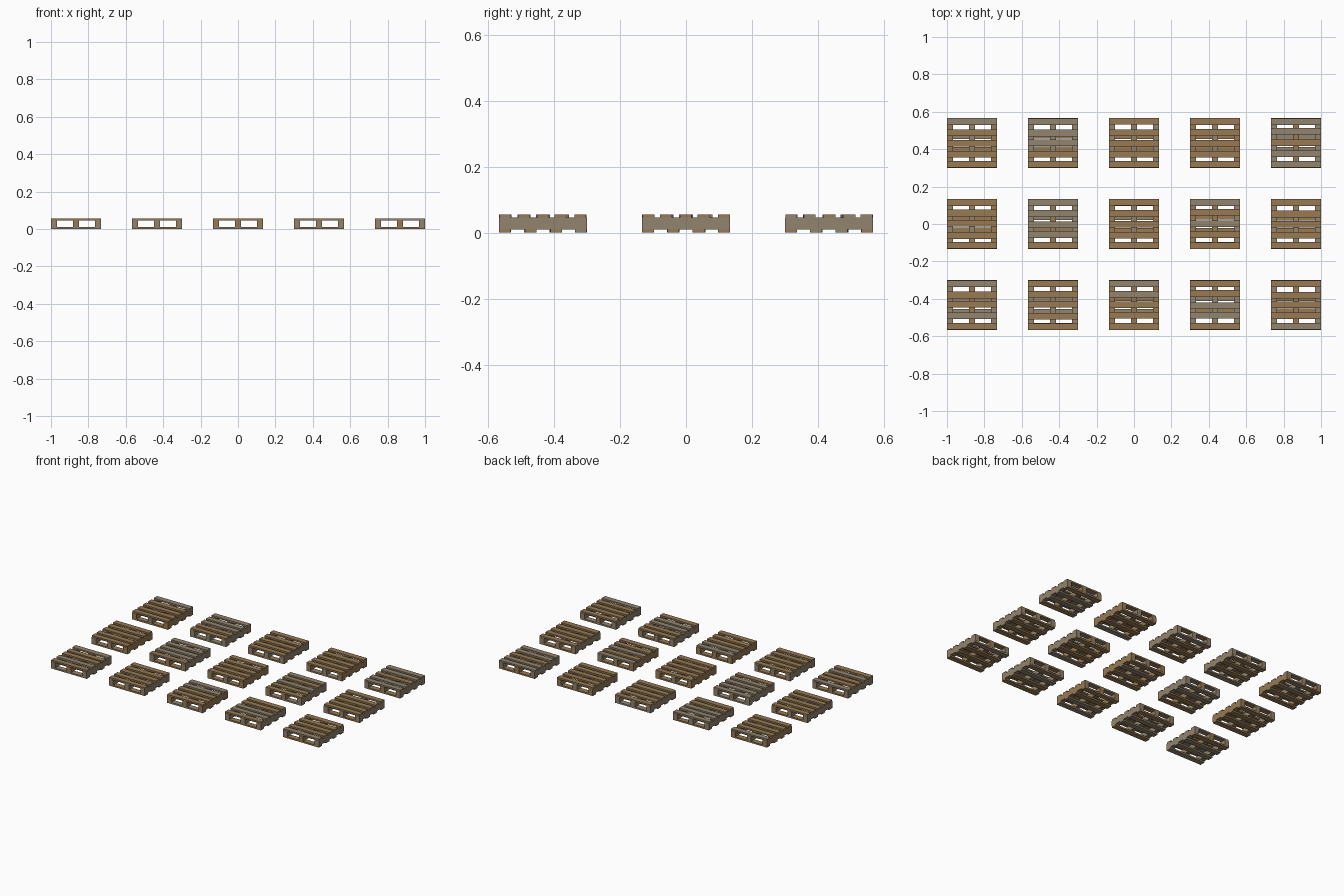
import bpy, bmesh, random
from mathutils import Matrix

if "Cube" in bpy.data.objects:
    bpy.data.objects.remove(bpy.data.objects["Cube"])

random.seed(4)

def material(name, rgb):
    m = bpy.data.materials.new(name)
    m.diffuse_color = (*rgb, 1)
    m.use_nodes = True
    m.node_tree.nodes["Principled BSDF"].inputs["Base Color"].default_value = m.diffuse_color
    return m

MATS = [material("brown_wood", (0.31, 0.195, 0.088)),
        material("weathered_grey_wood", (0.29, 0.23, 0.155))]

SIZE = 0.267      # pallet side
STEP = 0.4333     # distance between pallets
BOARD = 0.0355    # board width
THICK = 0.0105    # board thickness
TOP = 0.056       # pallet height


def add_box(bm, centre, size, mat):
    mtx = Matrix.Translation(centre) @ Matrix.Diagonal((*size, 1))
    verts = bmesh.ops.create_cube(bm, size=1, matrix=mtx)["verts"]
    for f in {f for v in verts for f in v.link_faces}:
        f.material_index = mat


def finish(bm, name, loc):
    me = bpy.data.meshes.new(name)
    bm.to_mesh(me)
    bm.free()
    for m in MATS:
        me.materials.append(m)
    ob = bpy.data.objects.new(name, me)
    ob.location = loc
    bpy.context.collection.objects.link(ob)


def board_row(name, loc, z, count, colours, jitter):
    """Evenly spaced cross boards, back to front, slightly uneven."""
    bm = bmesh.new()
    half = (SIZE - BOARD) / 2
    for i in range(count):
        y = half - 2 * half * i / (count - 1)
        d = random.uniform(-jitter, jitter)
        if i == 0:
            d = -abs(d) * 0.5
        elif i == count - 1:
            d = abs(d) * 0.5
        add_box(bm, (0, y + d, z), (SIZE, BOARD, THICK), 1 if colours[i] == "G" else 0)
    finish(bm, name, loc)


# Top board colours, back row first, boards from back to front
ROWS = [["GBBBB", "GGGBB", "BBBBB", "BBBBB", "GGBGG"],
        ["BBBBB", "GGGGB", "BBBBB", "GBGBB", "BBBBB"],
        ["GBBGB", "BBBBB", "GGBBB", "BBGGB", "BBBBG"]]

for r, row in enumerate(ROWS):
    for c, colours in enumerate(row):
        loc = ((c - 2) * STEP, (1 - r) * STEP, 0)
        tag = f"pallet_{r + 1}_{c + 1}_"
        board_row(tag + "top_boards", loc, TOP - THICK / 2, 5, colours, 0.005)
        bottom = "".join(random.choice("BBG") for _ in range(4))
        board_row(tag + "bottom_boards", loc, THICK / 2, 4, bottom, 0.002)
        # three lengthwise stringers
        bm = bmesh.new()
        for i in (-1, 0, 1):
            w = 0.032
            mat = 1 if c == 4 and i == 1 else random.choice((0, 1, 1))
            add_box(bm, (i * (SIZE - w) / 2, 0, TOP / 2),
                    (w, SIZE, TOP - 2 * THICK), mat)
        finish(bm, tag + "stringers", loc)
